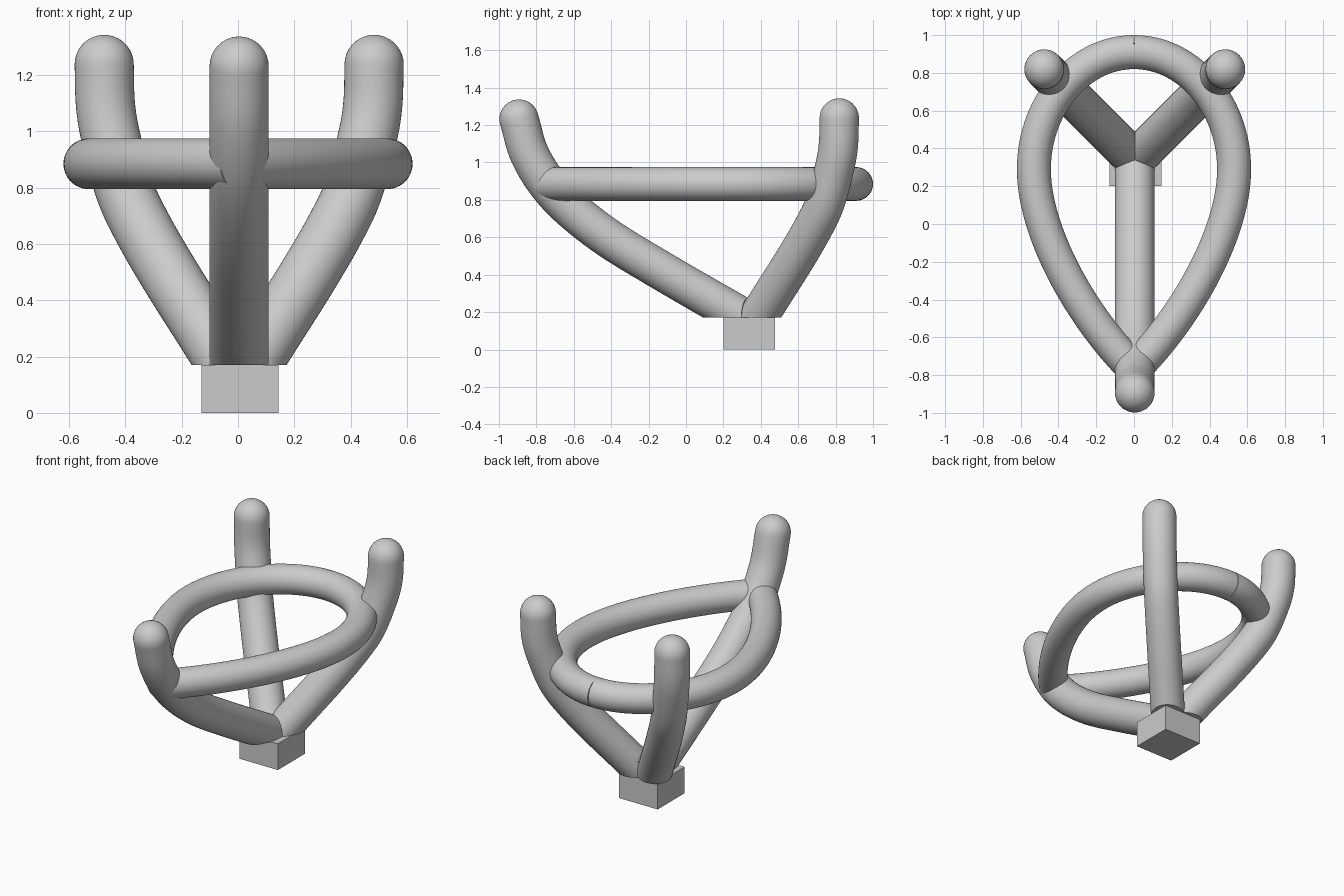
import bpy, bmesh, math
from mathutils import Vector
from mathutils.geometry import interpolate_bezier

if "Cube" in bpy.data.objects:
    bpy.data.objects.remove(bpy.data.objects["Cube"])

CX = 0.004                      # slight sideways offset of the whole model
J = Vector((CX, 0.34, 0))       # plan point where the three prongs meet
FLOOR = 0.17                    # top of the base block


def smooth_path(pts, n=8):
    """Catmull-Rom curve through the points."""
    p = [2 * pts[0] - pts[1]] + pts + [2 * pts[-1] - pts[-2]]
    out = []
    for i in range(1, len(p) - 2):
        a = (p[i + 1] - p[i - 1]) / 6
        b = (p[i + 2] - p[i]) / 6
        out += interpolate_bezier(p[i], p[i] + a, p[i + 1] - b, p[i + 1], n)[:-1]
    return out + [pts[-1]]


def sweep(path, radius, side, sides=48, dome=False):
    """Round tube along a planar path; side is the normal of that plane."""
    bm = bmesh.new()
    stations = []
    for i, p in enumerate(path):
        t = (path[min(i + 1, len(path) - 1)] - path[max(i - 1, 0)]).normalized()
        stations.append((p, t, radius))
    if dome:
        end, t, _ = stations[-1]
        for k in range(1, 10):
            a = math.radians(k * 9.9)
            stations.append((end + t * radius * math.sin(a), t, radius * math.cos(a)))
    rings = []
    for p, t, r in stations:
        up = t.cross(side).normalized()
        rings.append([bm.verts.new(p + r * (math.cos(a) * side + math.sin(a) * up))
                      for a in (2 * math.pi * k / sides for k in range(sides))])
    for a, b in zip(rings, rings[1:]):
        for k in range(sides):
            m = (k + 1) % sides
            bm.faces.new((a[k], a[m], b[m], b[k]))
    bm.faces.new(rings[0])
    bm.faces.new(rings[-1])
    return bm


def finish(name, bm):
    bmesh.ops.recalc_face_normals(bm, faces=bm.faces)
    me = bpy.data.meshes.new(name)
    bm.to_mesh(me)
    bm.free()
    ob = bpy.data.objects.new(name, me)
    bpy.context.collection.objects.link(ob)
    bpy.ops.object.select_all(action='DESELECT')
    ob.select_set(True)
    bpy.context.view_layer.objects.active = ob
    bpy.ops.object.shade_smooth_by_angle(angle=math.radians(35))
    return ob


def cut(bm, co, normal):
    """Keep the side the normal points to and close the opening."""
    bmesh.ops.bisect_plane(bm, geom=bm.verts[:] + bm.edges[:] + bm.faces[:], dist=1e-5,
                           plane_co=co, plane_no=normal, clear_inner=True)
    bmesh.ops.holes_fill(bm, edges=[e for e in bm.edges if e.is_boundary], sides=0)


# Base block
bm = bmesh.new()
bmesh.ops.create_cube(bm, size=1)
for v in bm.verts:
    v.co = Vector((0.007 + v.co.x * 0.275, 0.338 + v.co.y * 0.275, (v.co.z + 0.5) * FLOOR))
finish("base_block", bm)

# Three bent prongs, profile given as (distance from junction, height)
front = [(-0.30, -0.023), (0, 0.15), (0.46, 0.415), (0.79, 0.62), (1.03, 0.825),
         (1.17, 1.03), (1.233, 1.232)]
back = [(-0.25, -0.175), (0, 0.10), (0.17, 0.29), (0.34, 0.48), (0.48, 0.65),
        (0.573, 0.79), (0.645, 0.98), (0.672, 1.10), (0.678, 1.238)]
prongs = [("front_prong", front, -90), ("back_right_prong", back, 45),
          ("back_left_prong", back, 135)]
dirs = [Vector((math.cos(math.radians(a)), math.sin(math.radians(a)), 0)) for _, _, a in prongs]
for (name, prof, _), d in zip(prongs, dirs):
    path = smooth_path([J + d * s + Vector((0, 0, z)) for s, z in prof])
    bm = sweep(path, 0.105, d.cross(Vector((0, 0, 1))), dome=True)
    for e in dirs:              # mitre against the neighbouring prongs
        if e is not d:
            cut(bm, J, (d - e).normalized())
    cut(bm, Vector((0, 0, FLOOR)), Vector((0, 0, 1)))
    finish(name, bm)

# Teardrop ring, right half mirrored
Z = 0.885
P = [Vector((x, y, Z)) for x, y in ((0, -0.767), (0.27, -0.50), (0.53, -0.05), (0.53, 0.29),
                                    (0.53, 0.63), (0.29, 0.91), (0, 0.91))]
path = interpolate_bezier(*P[:4], 32)[:-1] + interpolate_bezier(*P[3:], 32)
bm = sweep(path, 0.09, Vector((0, 0, 1)))
ring = finish("teardrop_ring", bm)
mod = ring.modifiers.new("mirror", 'MIRROR')
mod.use_clip = False
